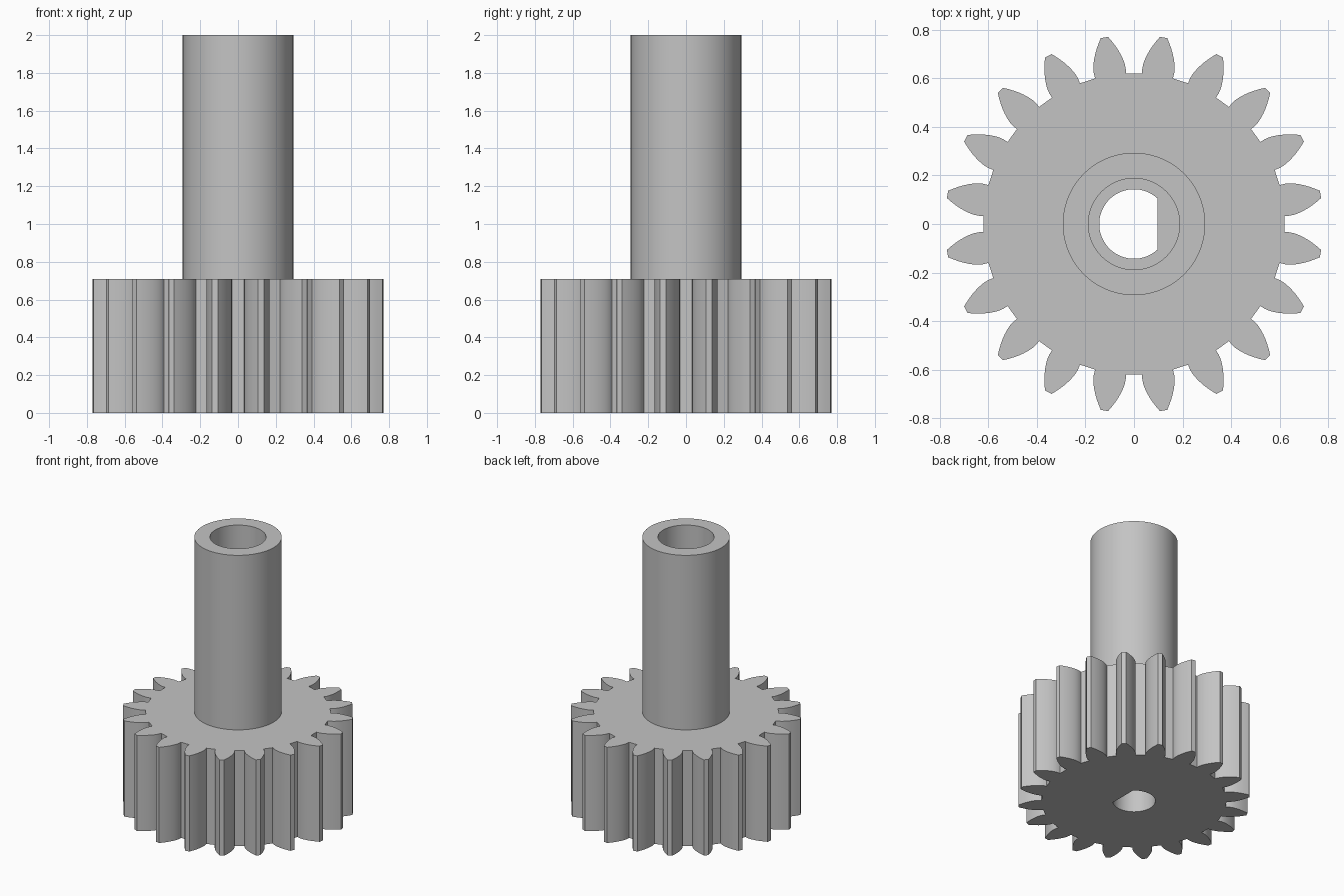
import bpy
import bmesh
from math import acos, cos, sin, tan, pi, radians

if "Cube" in bpy.data.objects:
    bpy.data.objects.remove(bpy.data.objects["Cube"], do_unlink=True)

TEETH = 20
ROOT, BASE, PITCH, TIP = 0.62, 0.641, 0.707, 0.777
GEAR_TOP, SHAFT_TOP = 0.708, 2.0

grey = bpy.data.materials.new("light grey")
grey.use_nodes = True
colour = (0.55, 0.55, 0.55, 1)
grey.diffuse_color = colour
bsdf = next(n for n in grey.node_tree.nodes if n.type == "BSDF_PRINCIPLED")
bsdf.inputs["Base Color"].default_value = colour


def polar(r, a):
    return (r * cos(a), r * sin(a))


def circle(r, count=72):
    return [polar(r, 2 * pi * i / count) for i in range(count)]


def d_shape(r, flat_x, count=60):
    """Circle cut by a flat on the +x side."""
    a = acos(flat_x / r)
    return [polar(r, a + (2 * pi - 2 * a) * i / count) for i in range(count + 1)]


def involute(r):
    a = acos(min(1, BASE / r))
    return tan(a) - a


def half_angle(r):
    """Half of the angular tooth thickness at radius r."""
    return pi / (2 * TEETH) - radians(0.25) + involute(PITCH) - involute(r)


def gear_outline(steps=7):
    radii = [ROOT] + [BASE + (TIP - BASE) * i / steps for i in range(steps + 1)]
    points = []
    for t in range(TEETH):
        mid = 2 * pi * (t + 0.5) / TEETH
        points += [polar(r, mid - half_angle(r)) for r in radii]
        points += [polar(r, mid + half_angle(r)) for r in reversed(radii)]
    return points


def hollow_prism(name, outer, inner, z0, z1, open_bottom=False):
    bm = bmesh.new()
    edges = []
    for loop in (outer, inner):
        verts = [bm.verts.new((x, y, z0)) for x, y in loop]
        edges += [bm.edges.new((v, verts[i - 1])) for i, v in enumerate(verts)]
    bmesh.ops.triangle_fill(bm, edges=edges, use_beauty=True, normal=(0, 0, 1))
    bottom = list(bm.faces)
    new = bmesh.ops.extrude_face_region(bm, geom=bottom, use_keep_orig=True)["geom"]
    for v in new:
        if isinstance(v, bmesh.types.BMVert):
            v.co.z = z1
    bmesh.ops.recalc_face_normals(bm, faces=bm.faces)
    if open_bottom:
        low = [f for f in bm.faces if all(abs(v.co.z - z0) < 1e-5 for v in f.verts)]
        bmesh.ops.delete(bm, geom=low, context="FACES_ONLY")
    mesh = bpy.data.meshes.new(name)
    bm.to_mesh(mesh)
    bm.free()
    mesh.materials.append(grey)
    mesh.shade_smooth()
    mesh.set_sharp_from_angle(angle=radians(30))
    obj = bpy.data.objects.new(name, mesh)
    bpy.context.collection.objects.link(obj)
    return obj


# Toothed wheel with a D-shaped bore
hollow_prism("gear_wheel", gear_outline(), d_shape(0.143, 0.097), 0, GEAR_TOP)

# Tubular shaft standing on the wheel
hollow_prism("hollow_shaft", circle(0.293), circle(0.188), GEAR_TOP, SHAFT_TOP, True)
